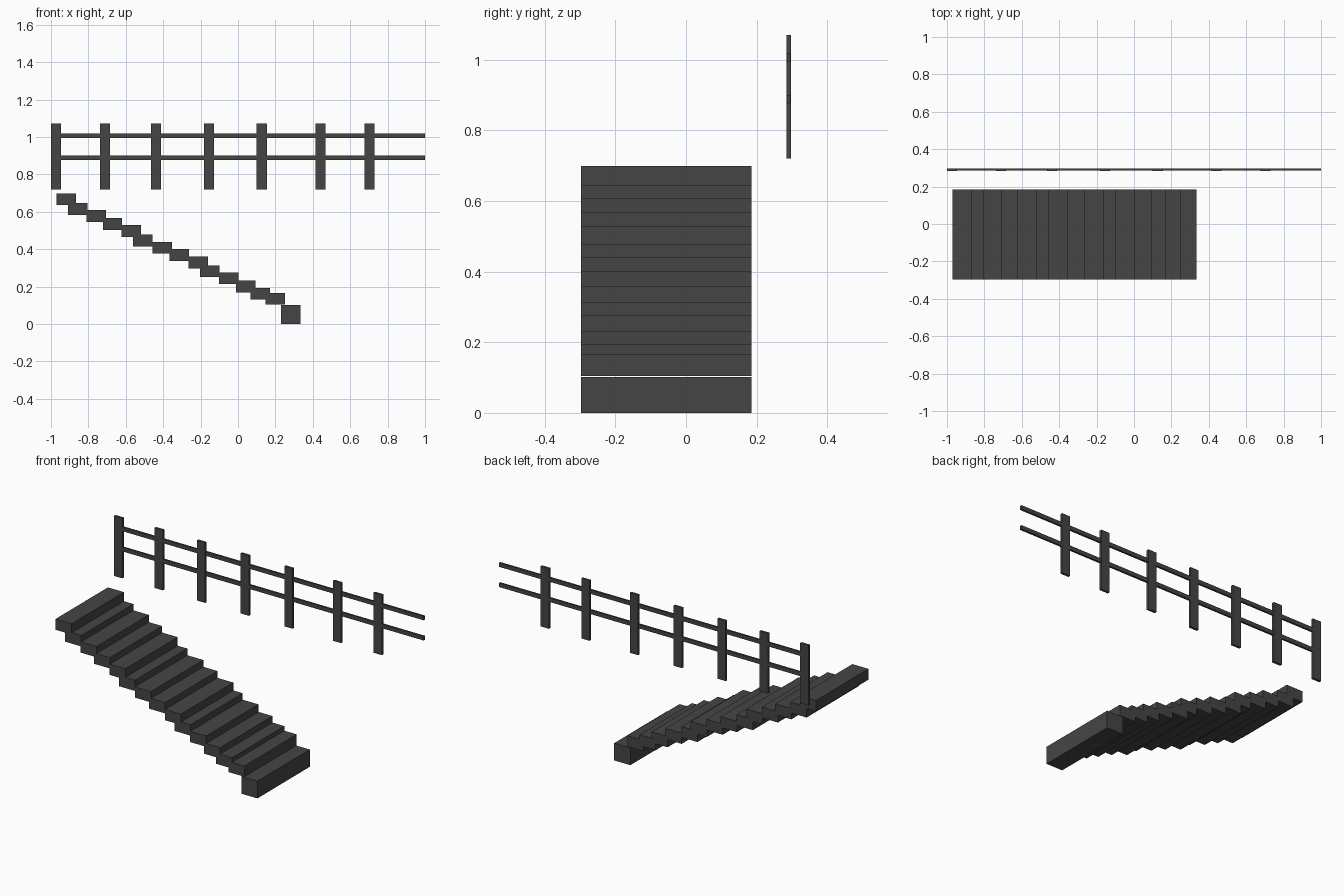
import bpy

# Dark charcoal shared by every part
dark = bpy.data.materials.new("charcoal")
dark.diffuse_color = (0.06, 0.06, 0.06, 1)


def box(name, x0, x1, y0, y1, z0, z1):
    bpy.ops.mesh.primitive_cube_add(
        size=1, location=((x0 + x1) / 2, (y0 + y1) / 2, (z0 + z1) / 2))
    ob = bpy.context.object
    ob.name = name
    ob.scale = (x1 - x0, y1 - y0, z1 - z0)
    bpy.ops.object.transform_apply(location=False, rotation=False, scale=True)
    ob.data.materials.append(dark)
    return ob


# Stair treads: (front edge x, top z), slightly irregular spacing
TREAD_DEPTH, TREAD_THICK = 0.104, 0.063
treads = [(-0.866, 0.699), (-0.805, 0.646), (-0.706, 0.609), (-0.619, 0.567),
          (-0.519, 0.529), (-0.457, 0.479), (-0.354, 0.440), (-0.262, 0.400),
          (-0.160, 0.360), (-0.099, 0.314), (0.003, 0.276), (0.093, 0.232),
          (0.170, 0.194), (0.250, 0.167)]
for i, (x, z) in enumerate(treads):
    box(f"tread_{i + 1}", x - TREAD_DEPTH, x, -0.298, 0.185, z - TREAD_THICK, z)

# Taller bottom step resting on the ground
box("bottom_step", 0.230, 0.334, -0.298, 0.185, 0, 0.101)

# Railing posts
for i, x in enumerate([-0.973, -0.711, -0.438, -0.155, 0.127, 0.441, 0.703]):
    box(f"railing_post_{i + 1}", x - 0.027, x + 0.027, 0.284, 0.298, 0.72, 1.071)

# Two horizontal rails running through the posts
for name, z in (("upper_rail", 1.007), ("lower_rail", 0.889)):
    box(name, -0.998, 1.0, 0.2855, 0.2965, z - 0.012, z + 0.012)
